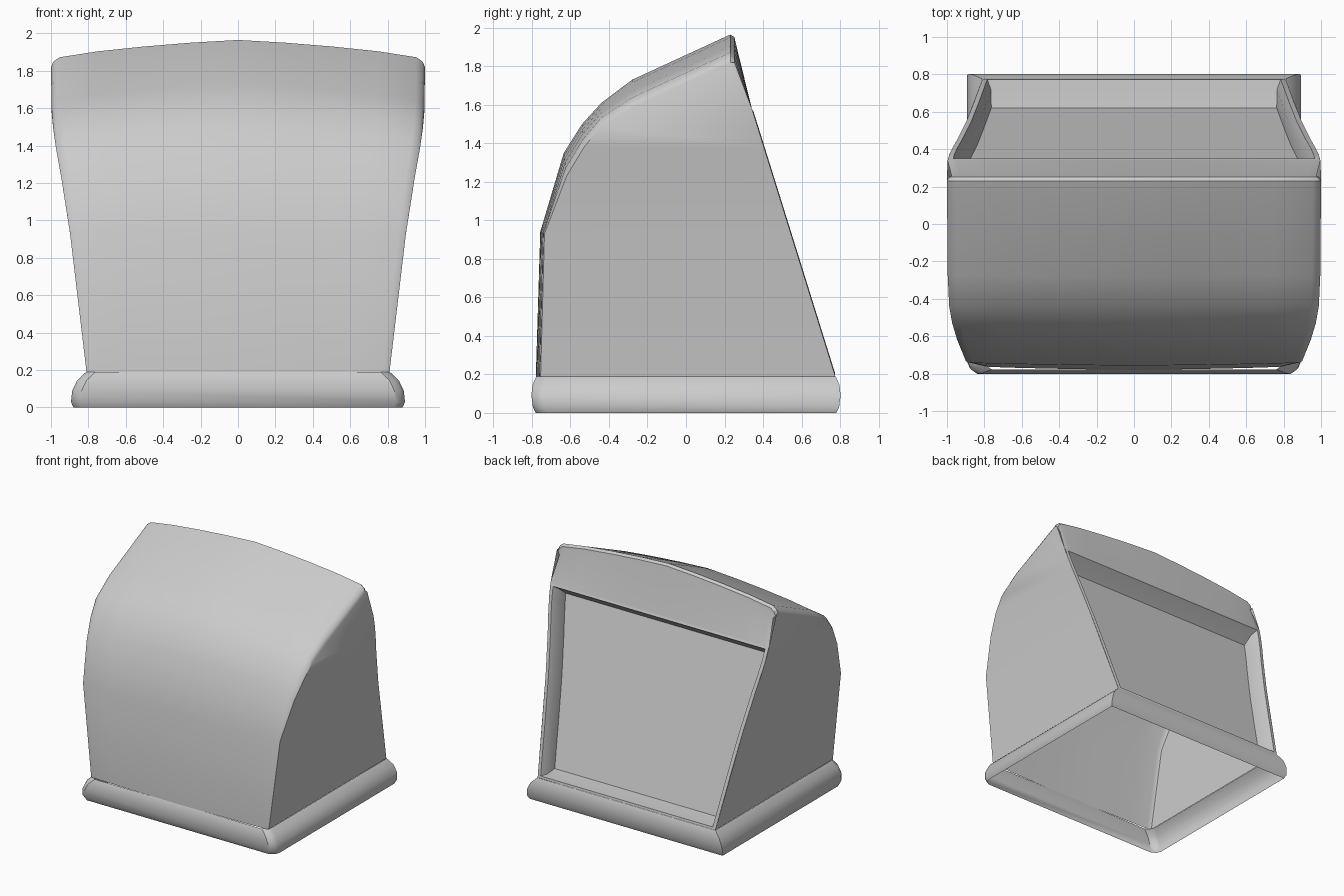
import bpy, bmesh, math

if "Cube" in bpy.data.objects:
    bpy.data.objects.remove(bpy.data.objects["Cube"])


def interp(x, pts):
    for (a, fa), (b, fb) in zip(pts, pts[1:]):
        if x <= b:
            return fa + (fb - fa) * max(0, x - a) / (b - a)
    return pts[-1][1]


def half_width(z):
    return interp(z, [(.19, .81), (.6, .857), (.93, .898), (1.23, .945),
                      (1.38, .972), (1.49, .988), (1.6, .997), (1.8, 1.0)])


def back_y(z):
    return interp(z, [(.19, .775), (1.58, .342), (1.82, .25)])


def loft(name, rows, closed=False, fill_last=None, angle=35):
    """Skin equal-length rows of points into one smooth-shaded object."""
    bm = bmesh.new()
    grid = [[bm.verts.new(p) for p in r] for r in rows]
    n = len(rows[0])
    for a, b in zip(grid, grid[1:]):
        for i in range(n if closed else n - 1):
            j = (i + 1) % n
            bm.faces.new((a[i], a[j], b[j], b[i]))
    if fill_last:
        r = grid[-1]
        for i in range(n // 2 - 1):
            bm.faces.new((r[i], r[i + 1], r[n - 2 - i], r[n - 1 - i]))
    bmesh.ops.recalc_face_normals(bm, faces=bm.faces)
    me = bpy.data.meshes.new(name)
    bm.to_mesh(me)
    bm.free()
    ob = bpy.data.objects.new(name, me)
    bpy.context.collection.objects.link(ob)
    bpy.ops.object.select_all(action='DESELECT')
    ob.select_set(True)
    bpy.context.view_layer.objects.active = ob
    bpy.ops.object.shade_smooth_by_angle(angle=math.radians(angle))
    return ob


# Hood: side-edge and centre-line profiles (y, z), joined by a crowned section
side = [(-.755, .19), (-.735, .93), (-.62, 1.23), (-.53, 1.38),
        (-.44, 1.49), (-.27, 1.59), (.23, 1.82)]
centre = [(-.78, .19), (-.757, .94), (-.635, 1.35), (-.54, 1.5),
          (-.44, 1.61), (-.28, 1.73), (.23, 1.965)]
section = [(1, 0), (.987, .2), (.955, .36), (.75, .58), (.5, .76), (.25, .9), (0, 1)]


def crown(s, c):
    w = half_width(s[1])
    half = [(w * fx, s[0] + (c[0] - s[0]) * f, s[1] + (c[1] - s[1]) * f)
            for fx, f in section]
    return half + [(-x, y, z) for x, y, z in half[-2::-1]]


rows = []
for i, (s, c) in enumerate(zip(side, centre)):
    w = half_width(s[1])
    zb = 1.58 if i == 5 else s[1]
    yb = .252 if i == 6 else back_y(zb)
    rows.append([(w, yb, zb)] + crown(s, c) + [(-w, yb, zb)])
loft("hood_shell", rows)

# Header panel at the top of the back, with a narrow rim
top = crown(side[-1], centre[-1])
rim = [(x * .992, .252, z - .014) for x, y, z in top]
inner = [(x * .975, .256, z - .035) for x, y, z in top]
bottom = [(x * .997, .342, 1.58) for x, y, z in top]
loft("header_panel", [top, rim, inner, bottom], angle=25)

# Recessed back panel: rings stepping inward (inset, depth, end margin)
rings = []
for inset, depth, end in [(0, 0, 0), (.028, -.004, .018), (.05, .05, .035), (.055, .14, .07)]:
    left, right = [], []
    for t in (0, .3, .53, .75, .86, .94, 1):
        z = .19 + end + (1.39 - 2 * end) * t
        x = half_width(z) - inset
        y, zz = back_y(z) - depth * .954, z - depth * .299
        left.append((-x, y, zz))
        right.append((x, y, zz))
    rings.append(left + right[::-1])
loft("back_panel_recess", rings, closed=True, fill_last=True, angle=25)

# Rounded hollow skirt around the foot
skirt = []
for z, hx, y in [(0, .88, .78), (.03, .893, .795), (.09, .886, .803),
                 (.145, .86, .797), (.19, .812, .777)]:
    skirt.append([(hx, y, z), (hx, .06 - y, z), (hx - .015, .025 - y, z), (hx - .05, -y, z),
                  (.05 - hx, -y, z), (.015 - hx, .025 - y, z), (-hx, .06 - y, z), (-hx, y, z)])
loft("base_skirt", skirt, closed=True)
